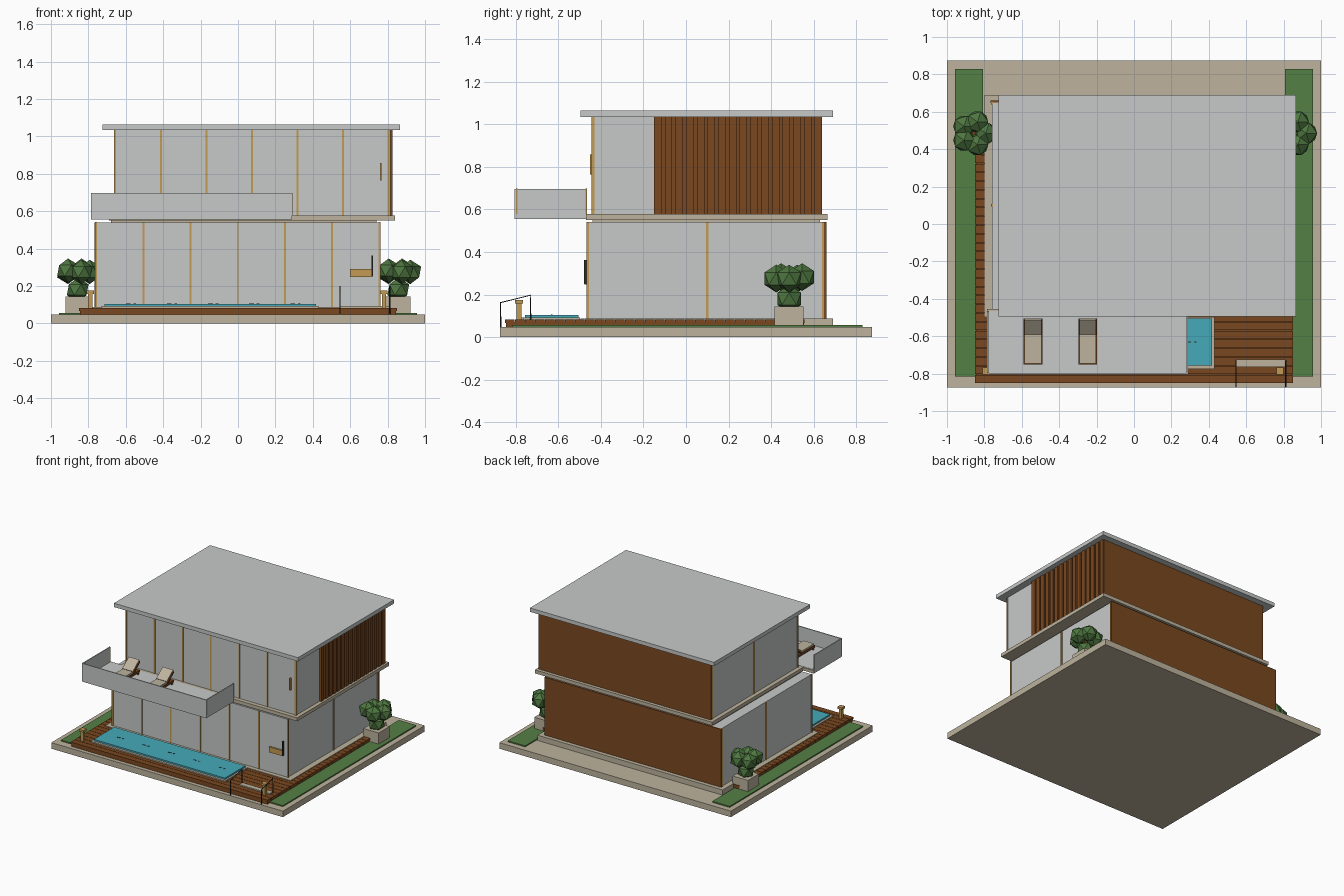
import bpy, math
from mathutils import Matrix


def material(name, r, g, b):
    m = bpy.data.materials.new(name)
    m.diffuse_color = (r, g, b, 1)
    return m


GREY = material("light_grey", 0.57, 0.59, 0.585)
WOOD = material("brown_wood", 0.195, 0.065, 0.014)
GOLD = material("gold_trim", 0.55, 0.33, 0.09)
STONE = material("beige_stone", 0.51, 0.45, 0.34)
GRASS = material("grass_green", 0.09, 0.215, 0.06)
LEAF = material("leaf_green", 0.075, 0.18, 0.05)
WATER = material("pool_water", 0.06, 0.40, 0.49)
DARK = material("dark_metal", 0.03, 0.025, 0.02)


def finish(name, mat):
    ob = bpy.context.object
    ob.name = name
    ob.data.materials.append(mat)
    return ob


def box(name, mat, x0, x1, y0, y1, z0, z1):
    bpy.ops.mesh.primitive_cube_add(size=1)
    ob = finish(name, mat)
    ob.data.transform(Matrix.Diagonal((x1 - x0, y1 - y0, z1 - z0, 1)))
    ob.location = ((x0 + x1) / 2, (y0 + y1) / 2, (z0 + z1) / 2)
    return ob


def array(ob, count, offset):
    m = ob.modifiers.new("repeat", 'ARRAY')
    m.count = count
    m.use_relative_offset = False
    m.use_constant_offset = True
    m.constant_offset_displace = offset


# Plot, lawns, deck and plinth
box("ground_slab", STONE, -1, 1, -0.875, 0.875, 0, 0.047)
for side, x in (("left", -0.883), ("right", 0.883)):
    box(side + "_lawn", GRASS, x - 0.075, x + 0.075, -0.815, 0.83, 0.04, 0.056)
box("deck_base", WOOD, -0.845, 0.845, -0.845, 0.555, 0.045, 0.07)
plank = box("deck_planks", WOOD, -0.85, 0.85, -0.85, -0.806, 0.067, 0.083)
array(plank, 30, (0, 0.047, 0))
box("house_plinth", STONE, -0.8, 0.8, -0.495, 0.69, 0.045, 0.088)

# Pool with rim and small ripples
box("pool_rim", STONE, -0.73, 0.43, -0.775, -0.497, 0.07, 0.092)
box("pool_water", WATER, -0.715, 0.417, -0.757, -0.505, 0.08, 0.104)
ripple = box("pool_ripples", DARK, -0.60, -0.575, -0.634, -0.628, 0.103, 0.106)
array(ripple, 5, (0.22, 0, 0))
ripple = box("pool_ripples_b", DARK, -0.56, -0.545, -0.634, -0.628, 0.103, 0.106)
array(ripple, 5, (0.22, 0, 0))

# Ground floor
box("ground_floor", GREY, -0.76, 0.755, -0.463, 0.65, 0.085, 0.54)
box("ground_back_wall", WOOD, -0.766, 0.762, 0.648, 0.66, 0.085, 0.54)
box("ground_ceiling_recess", STONE, -0.68, 0.74, -0.44, 0.63, 0.535, 0.556)
for i in range(7):
    x = -0.758 + i * 0.2523
    box("ground_front_mullion", GOLD, x - 0.005, x + 0.005, -0.468, -0.455, 0.086, 0.541)
for x in (-0.76, 0.756):
    for y in (-0.461, 0.1, 0.645):
        box("ground_side_mullion", GOLD, x - 0.005, x + 0.005, y - 0.006, y + 0.006, 0.086, 0.541)
box("entrance_plate", GOLD, 0.6, 0.715, -0.476, -0.46, 0.248, 0.29)
box("entrance_handle", DARK, 0.714, 0.721, -0.48, -0.46, 0.25, 0.362)

# Upper floor
box("upper_floor_slab", STONE, -0.69, 0.84, -0.47, 0.665, 0.551, 0.578)
box("upper_floor", GREY, -0.658, 0.81, -0.438, 0.63, 0.575, 1.036)
box("upper_back_wall", WOOD, -0.662, 0.818, 0.627, 0.64, 0.577, 1.034)
for i in range(7):
    x = -0.656 + i * 0.2435
    box("upper_front_mullion", GOLD, x - 0.005, x + 0.005, -0.443, -0.43, 0.578, 1.034)
for y in (-0.436, 0.1, 0.62):
    box("upper_left_mullion", GOLD, -0.663, -0.653, y - 0.006, y + 0.006, 0.578, 1.034)
box("upper_right_corner_trim", GOLD, 0.805, 0.815, -0.442, -0.43, 0.578, 1.034)
box("upper_door_handle", GOLD, 0.759, 0.767, -0.452, -0.435, 0.765, 0.858)

# Timber slats on the upper right side
box("slat_backing", WOOD, 0.80, 0.814, -0.15, 0.635, 0.577, 1.034)
slat = box("timber_slats", WOOD, 0.81, 0.825, -0.15, -0.115, 0.577, 1.034)
array(slat, 16, (0, 0.0503, 0))

# Roof
box("roof_slab", GREY, -0.725, 0.865, -0.495, 0.69, 1.034, 1.064)

# Balcony with parapets
box("balcony_floor", GREY, -0.785, 0.29, -0.805, -0.465, 0.555, 0.58)
box("balcony_left_ledge", STONE, -0.785, -0.68, -0.47, -0.455, 0.555, 0.578)
box("balcony_front_parapet", GREY, -0.785, 0.29, -0.805, -0.797, 0.578, 0.697)
for side, x in (("left", -0.785), ("right", 0.282)):
    box(f"balcony_{side}_parapet", GREY, x, x + 0.008, -0.8, -0.465, 0.578, 0.697)
    for y in (-0.798, -0.472):
        box(f"balcony_{side}_post", GOLD, x + 0.001, x + 0.009, y, y + 0.006, 0.578, 0.698)

# Sun loungers with raised backs
for x in (-0.54, -0.247):
    box("lounger_frame", WOOD, x - 0.05, x + 0.05, -0.75, -0.51, 0.595, 0.612)
    box("lounger_cushion", STONE, x - 0.045, x + 0.045, -0.745, -0.585, 0.61, 0.625)
    for dx in (-0.042, 0.042):
        for y in (-0.735, -0.525):
            box("lounger_leg", WOOD, x + dx - 0.006, x + dx + 0.006, y - 0.006, y + 0.006, 0.578, 0.6)
    for name, mat, w, z in (("lounger_back_frame", WOOD, 0.05, 0.645), ("lounger_back_cushion", STONE, 0.045, 0.655)):
        back = box(name, mat, x - w, x + w, -0.598, -0.498, z - 0.006, z + 0.006)
        back.rotation_euler.x = math.radians(38)

# Bollard lamps
for x in (-0.79, 0.78):
    box("bollard_post", GOLD, x - 0.011, x + 0.011, -0.796, -0.774, 0.08, 0.16)
    box("bollard_cap", GOLD, x - 0.019, x + 0.019, -0.804, -0.766, 0.158, 0.175)

# Entrance step with sloping handrails
box("entrance_step", STONE, 0.545, 0.81, -0.765, -0.725, 0.075, 0.092)
for x in (0.545, 0.812):
    cu = bpy.data.curves.new("handrail", 'CURVE')
    cu.dimensions = '3D'
    cu.bevel_depth = 0.0035
    cu.bevel_resolution = 1
    sp = cu.splines.new('POLY')
    sp.points.add(3)
    path = ((-0.871, 0.045), (-0.871, 0.162), (-0.73, 0.197), (-0.73, 0.08))
    for p, (y, z) in zip(sp.points, path):
        p.co = (x, y, z, 1)
    cu.materials.append(DARK)
    bpy.context.collection.objects.link(bpy.data.objects.new("handrail", cu))

# Potted shrubs: one low leaf ball and a ring of five above
for x in (-0.857, 0.857):
    y = 0.485
    box("planter", STONE, x - 0.066, x + 0.066, y - 0.068, y + 0.068, 0.05, 0.143)
    bpy.ops.mesh.primitive_cylinder_add(vertices=6, radius=0.015, depth=0.12, location=(x, y, 0.2))
    finish("shrub_trunk", WOOD)
    balls = [(x, y, 0.18)]
    for i in range(5):
        a = math.tau * i / 5
        balls.append((x + 0.064 * math.cos(a), y + 0.064 * math.sin(a), 0.275 + 0.007 * (i % 2)))
    for c in balls:
        bpy.ops.mesh.primitive_ico_sphere_add(subdivisions=1, radius=0.065, location=c)
        finish("shrub_leaves", LEAF)
